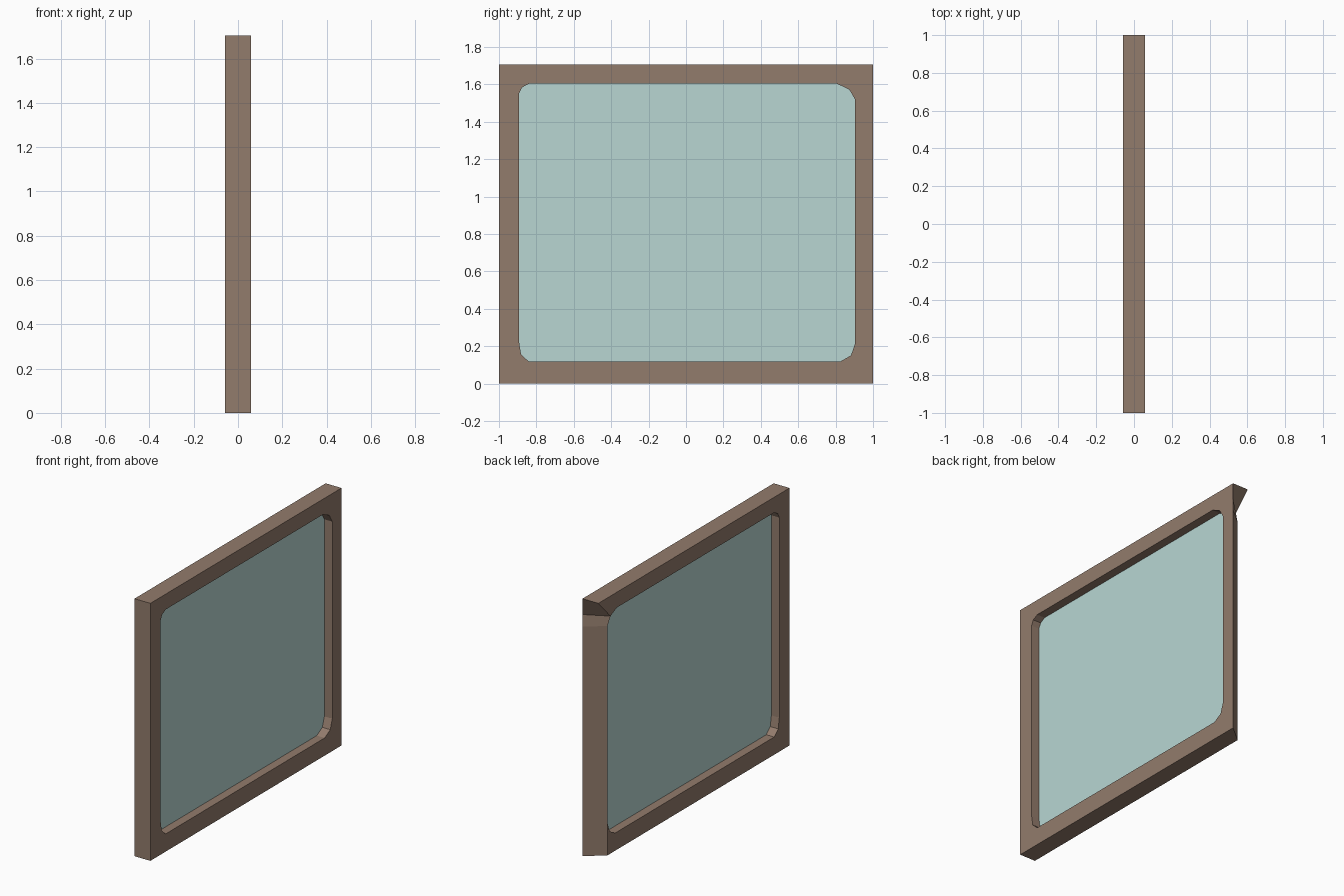
import bpy
import bmesh

if "Cube" in bpy.data.objects:
    bpy.data.objects.remove(bpy.data.objects["Cube"])

T = 0.058          # half thickness
H = 1.705          # height


def material(name, colour):
    m = bpy.data.materials.new(name)
    m.diffuse_color = (*colour, 1)
    m.use_nodes = True
    m.node_tree.nodes["Principled BSDF"].inputs["Base Color"].default_value = m.diffuse_color
    return m


def finish(bm, name, mat):
    me = bpy.data.meshes.new(name)
    bm.to_mesh(me)
    bm.free()
    me.materials.append(mat)
    ob = bpy.data.objects.new(name, me)
    bpy.context.collection.objects.link(ob)
    return ob


# opening outline (y, z): three points per cut corner, the upper right middle point doubled
tl = [(-.893, 1.55), (-.877, 1.583), (-.84, 1.603)]
tr = [(.807, 1.603), (.873, 1.572), (.873, 1.572), (.904, 1.519)]
br = [(.904, .214), (.882, .15), (.824, .117)]
bl = [(-.84, .117), (-.882, .155), (-.893, .225)]
opening = tl + tr + br + bl

# outer rectangle, with points matching the opening
outer_right = ([(-1, 1.55), (-1, H), (-.84, H)]
               + [(.807, H), (1, H), (1, 1.6), (1, 1.519)]
               + [(1, .214), (1, 0), (.824, 0)]
               + [(-.84, 0), (-1, 0), (-1, .225)])

# on the left face one post tapers to the opening edge, leaving its top corner
outer_left = list(outer_right)
outer_left[5] = tr[2]
outer_left[6] = tr[3]
outer_left[7] = br[0]
outer_left[8] = (.904, 0)

# frame: four rings joined into a closed loop of section
bm = bmesh.new()
rings = [[bm.verts.new((x, y, z)) for y, z in pts] for x, pts in
         ((T, outer_right), (-T, outer_left), (-T, opening), (T, opening))]
n = len(opening)
for k in range(4):
    a, b = rings[k], rings[(k + 1) % 4]
    for i in range(n):
        j = (i + 1) % n
        bm.faces.new((a[i], a[j], b[j], b[i]))
bmesh.ops.remove_doubles(bm, verts=bm.verts, dist=1e-4)
bmesh.ops.recalc_face_normals(bm, faces=bm.faces)
finish(bm, "frame", material("dark_wood", (.29, .2, .15)))

# glass pane in the middle of the frame
bm = bmesh.new()
pane = [p for i, p in enumerate(opening) if i != 5]
bm.faces.new([bm.verts.new((0, y, z)) for y, z in reversed(pane)])
bmesh.ops.recalc_face_normals(bm, faces=bm.faces)
finish(bm, "glass_pane", material("green_glass", (.48, .675, .65)))
